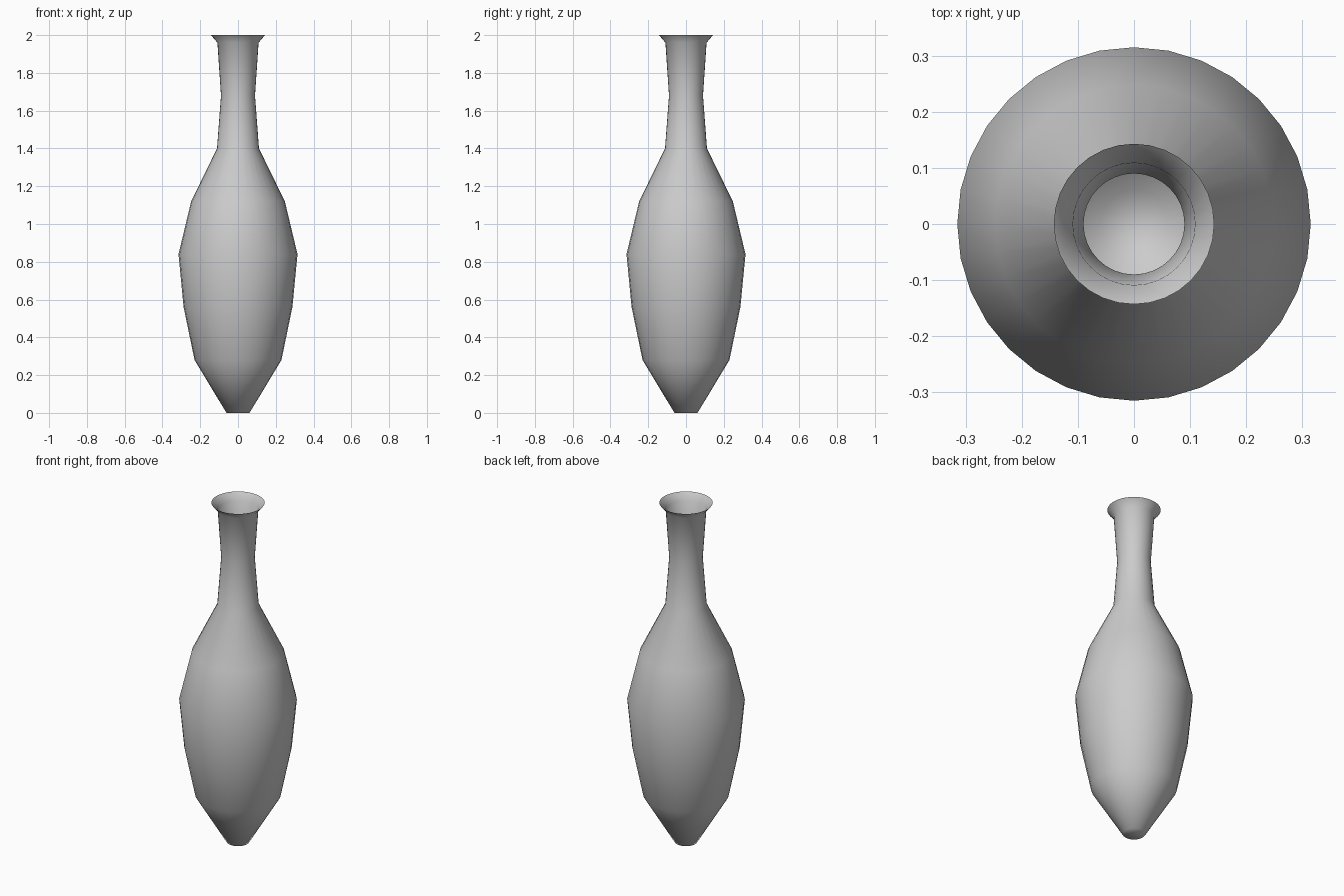
import bpy, bmesh
from math import cos, sin, tau

if "Cube" in bpy.data.objects:
    bpy.data.objects.remove(bpy.data.objects["Cube"])

SIDES = 32
# (radius, height) from foot to lip
PROFILE = [(0.061, 0), (0.23, 0.28), (0.288, 0.56), (0.315, 0.84), (0.248, 1.12),
           (0.111, 1.4), (0.09, 1.68), (0.109, 1.96), (0.143, 2.0)]

# Thin-walled vase: lathe the profile, close the foot, leave the mouth open
bm = bmesh.new()
rings = [[bm.verts.new((r * cos(tau * i / SIDES), r * sin(tau * i / SIDES), z))
          for i in range(SIDES)] for r, z in PROFILE]
for low, high in zip(rings, rings[1:]):
    for i in range(SIDES):
        j = (i + 1) % SIDES
        bm.faces.new((low[i], low[j], high[j], high[i]))
bm.faces.new(rings[0][::-1])
for f in bm.faces:
    f.smooth = True

mesh = bpy.data.meshes.new("vase")
bm.to_mesh(mesh)
bm.free()
vase = bpy.data.objects.new("vase", mesh)
bpy.context.collection.objects.link(vase)
